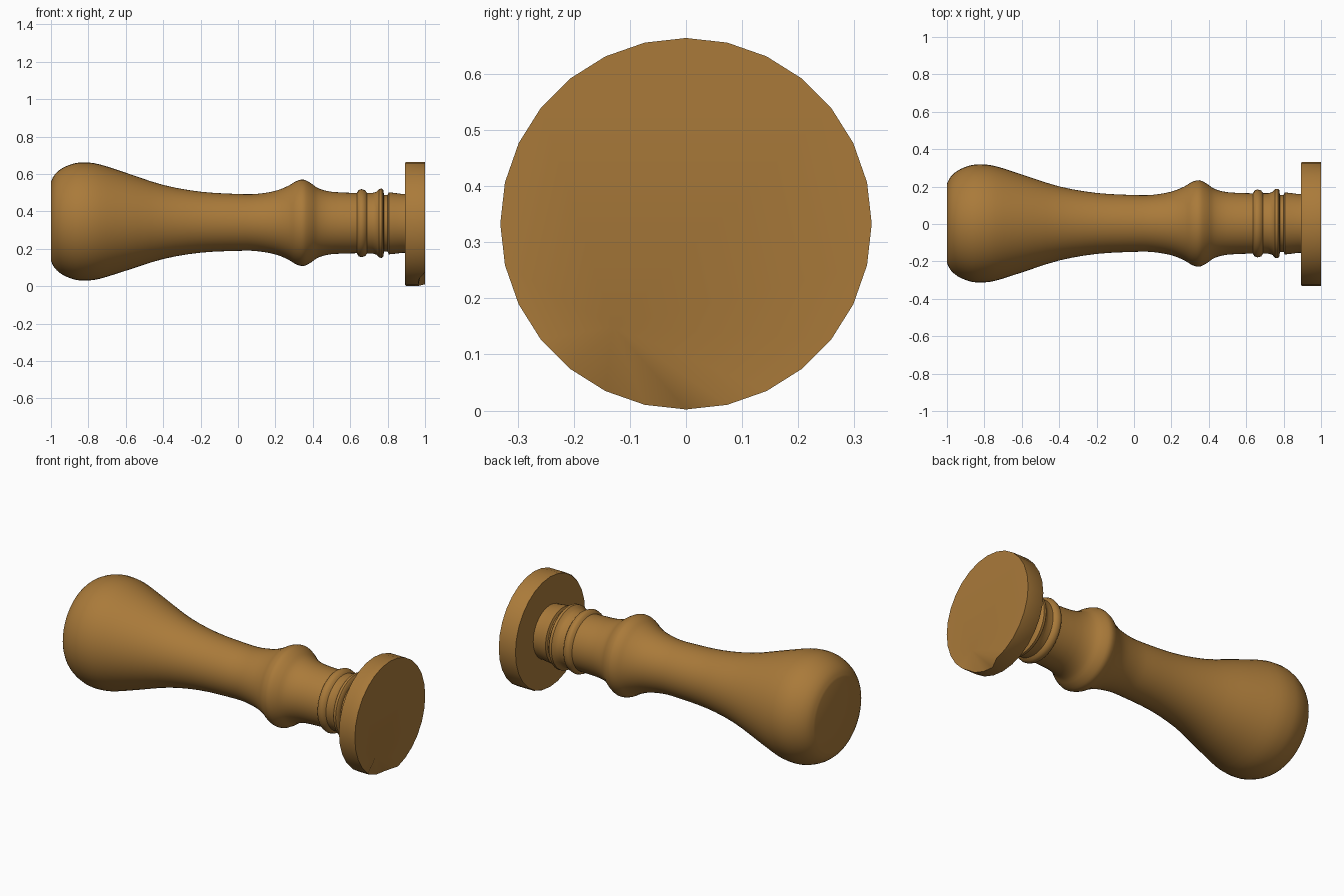
import bpy, bmesh, math
from mathutils import Vector

if "Cube" in bpy.data.objects:
    bpy.data.objects.remove(bpy.data.objects["Cube"])

wood = bpy.data.materials.new("warm brown wood")
wood.diffuse_color = (0.40, 0.195, 0.042, 1)
wood.use_nodes = True
wood.node_tree.nodes["Principled BSDF"].inputs["Base Color"].default_value = wood.diffuse_color


def catmull(pts, steps):
    """Smooth a short profile through its points."""
    p = [pts[0]] + pts + [pts[-1]]
    out = []
    for i in range(1, len(p) - 2):
        a, b, c, d = (Vector(q) for q in p[i - 1:i + 3])
        for s in range(steps):
            t = s / steps
            out.append(0.5 * (2 * b + (c - a) * t + (2 * a - 5 * b + 4 * c - d) * t * t
                              + (3 * b - a - 3 * c + d) * t ** 3))
    return out + [Vector(pts[-1])]


def lathe(name, profile, sides, axis, chip=None, angle=40):
    """Spin (x, radius) points around an axis parallel to x; axis(x) gives (y, z)."""
    bm = bmesh.new()
    rings = []
    for x, r in profile:
        cy, cz = axis(x)
        rings.append([bm.verts.new((x, cy + r * math.sin(2 * math.pi * k / sides),
                                    cz + r * math.cos(2 * math.pi * k / sides)))
                      for k in range(sides)])
    for a, b in zip(rings, rings[1:]):
        for k in range(sides):
            j = (k + 1) % sides
            bm.faces.new((a[k], a[j], b[j], b[k]))
    bm.faces.new(rings[0])
    end = rings[-1]
    if chip:
        # chipped corner: rim vertices pushed back, fanned to one inner point
        first, last, depth, inner = chip
        p = bm.verts.new(inner)
        for k in range(first, last):
            bm.faces.new((end[k], end[k + 1], p))
        for k in range(first + 1, last):
            end[k].co.x -= depth
        bm.faces.new(end[last:] + end[:first + 1] + [p])
    else:
        bm.faces.new(end)
    bmesh.ops.recalc_face_normals(bm, faces=bm.faces)
    me = bpy.data.meshes.new(name)
    bm.to_mesh(me)
    bm.free()
    me.materials.append(wood)
    ob = bpy.data.objects.new(name, me)
    bpy.context.collection.objects.link(ob)
    bpy.ops.object.select_all(action='DESELECT')
    ob.select_set(True)
    bpy.context.view_layer.objects.active = ob
    bpy.ops.object.shade_smooth_by_angle(angle=math.radians(angle))
    return ob


def handle_axis(x):
    return 0.003, 0.341 - 0.006 * x


# turned handle: bulbous grip, thin waist, collar
grip = [(-1, 0.212), (-0.98, 0.25), (-0.94, 0.284), (-0.88, 0.309), (-0.82, 0.316),
        (-0.74, 0.306), (-0.6, 0.262), (-0.4, 0.198), (-0.2, 0.163), (0, 0.152),
        (0.1, 0.153), (0.2, 0.17), (0.27, 0.198), (0.31, 0.222), (0.35, 0.231),
        (0.39, 0.212), (0.43, 0.185), (0.5, 0.167), (0.63, 0.161)]
lathe("handle", catmull(grip, 3), 48, handle_axis)

# ringed neck: two beads and a groove
neck = [(0.625, 0.161), (0.635, 0.161), (0.645, 0.177), (0.66, 0.182), (0.68, 0.176),
        (0.69, 0.162), (0.72, 0.162), (0.74, 0.168), (0.755, 0.184), (0.77, 0.185),
        (0.778, 0.176), (0.78, 0.152), (0.8, 0.152), (0.806, 0.166), (0.835, 0.163),
        (0.88, 0.157), (0.90, 0.157)]
lathe("ringed_neck", [Vector(p) for p in neck], 48, handle_axis)

# base disc with a chipped lower edge
lathe("base_disc", [(0.893, 0.327), (0.90, 0.331), (1.0, 0.331)], 28,
      lambda x: (0, 0.333), chip=(13, 17, 0.035, (1.0, -0.13, 0.15)))
